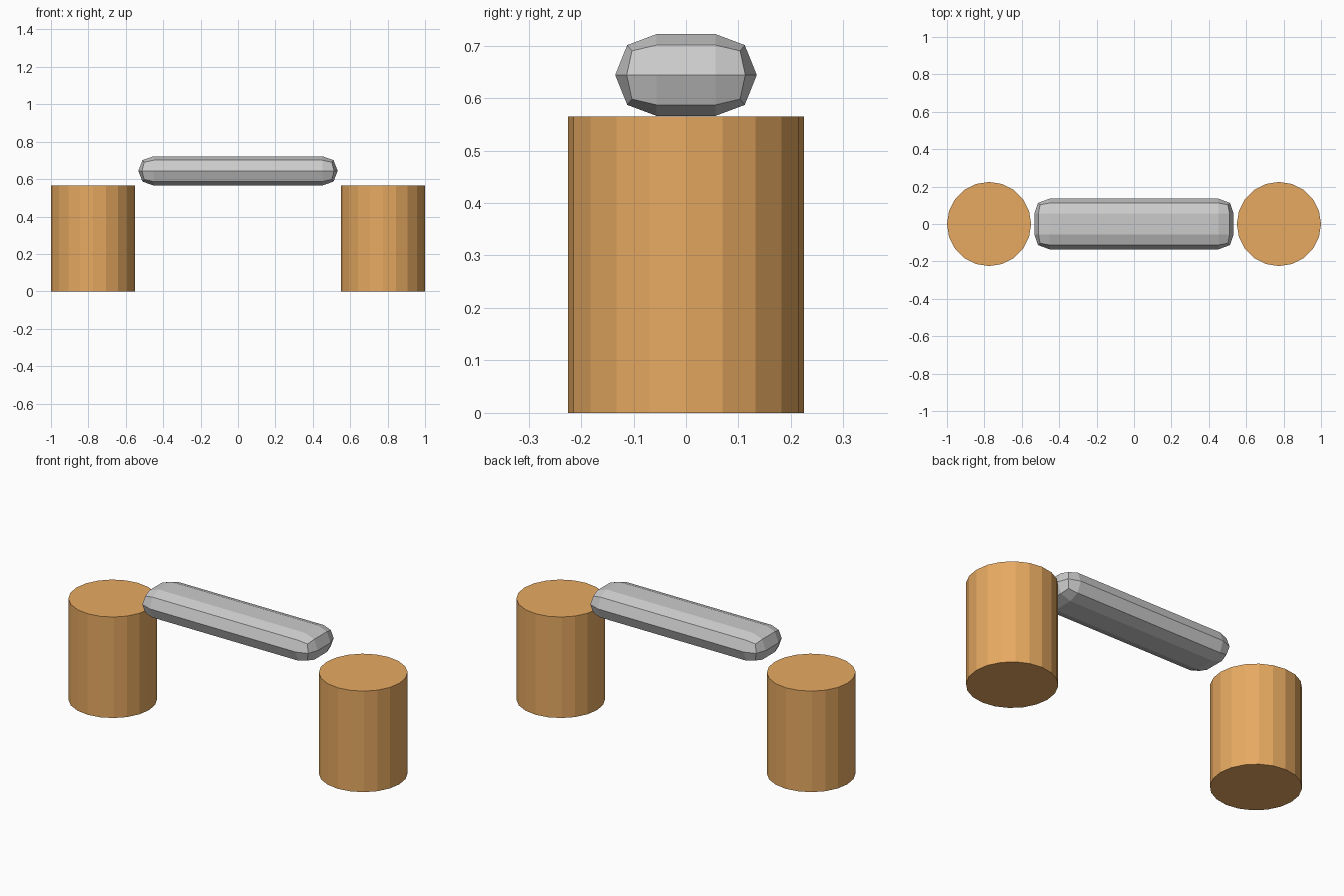
import bpy, bmesh
from mathutils import Vector

if "Cube" in bpy.data.objects:
    bpy.data.objects.remove(bpy.data.objects["Cube"])

orange = bpy.data.materials.new("orange")
orange.diffuse_color = (0.8, 0.4, 0.12, 1)
orange.use_nodes = True
orange.node_tree.nodes["Principled BSDF"].inputs["Base Color"].default_value = orange.diffuse_color

# Two upright 20-sided posts
HEIGHT, RADIUS = 0.565, 0.225
for name, x in (("left_post", -0.775), ("right_post", 0.775)):
    bpy.ops.mesh.primitive_cylinder_add(vertices=20, radius=RADIUS, depth=HEIGHT,
                                        location=(x, 0, HEIGHT / 2), rotation=(0, 0, 0))
    post = bpy.context.object
    post.name = name
    post.data.materials.append(orange)


def ring(bm, side, edge, corner, inner):
    """Ten-point rounded section mirrored in y and z from three (x, y, z) points."""
    layout = [(edge, 1, 1), (corner, 1, 1), (inner, 1, 1), (inner, -1, 1), (corner, -1, 1),
              (edge, -1, 1), (corner, -1, -1), (inner, -1, -1), (inner, 1, -1), (corner, 1, -1)]
    return [bm.verts.new((side * p[0], sy * p[1], sz * p[2])) for p, sy, sz in layout]


# Faceted bar between the posts: four sections lofted along x
bm = bmesh.new()
end = ((0.513, 0.113, 0), (0.502, 0.103, 0.046), (0.511, 0.056, 0.057))
body = ((0.452, 0.135, 0), (0.452, 0.112, 0.057), (0.452, 0.056, 0.078))
rings = [ring(bm, -1, *end), ring(bm, -1, *body), ring(bm, 1, *body), ring(bm, 1, *end)]
for a, b in zip(rings, rings[1:]):
    for i in range(10):
        j = (i + 1) % 10
        bm.faces.new((a[i], a[j], b[j], b[i]))

# Bulging end caps, six quads each
for r, side in ((rings[0], -1), (rings[-1], 1)):
    p, q = (bm.verts.new((side * 0.533, y, 0)) for y in (0.056, -0.056))
    for quad in ((r[0], r[1], r[2], p), (p, r[2], r[3], q), (q, r[3], r[4], r[5]),
                 (q, r[5], r[6], r[7]), (p, q, r[7], r[8]), (p, r[8], r[9], r[0])):
        bm.faces.new(quad)
bmesh.ops.recalc_face_normals(bm, faces=bm.faces)
bmesh.ops.translate(bm, verts=bm.verts, vec=Vector((0, 0, 0.644)))
mesh = bpy.data.meshes.new("cross_bar")
bm.to_mesh(mesh)
bm.free()
bpy.context.collection.objects.link(bpy.data.objects.new("cross_bar", mesh))
